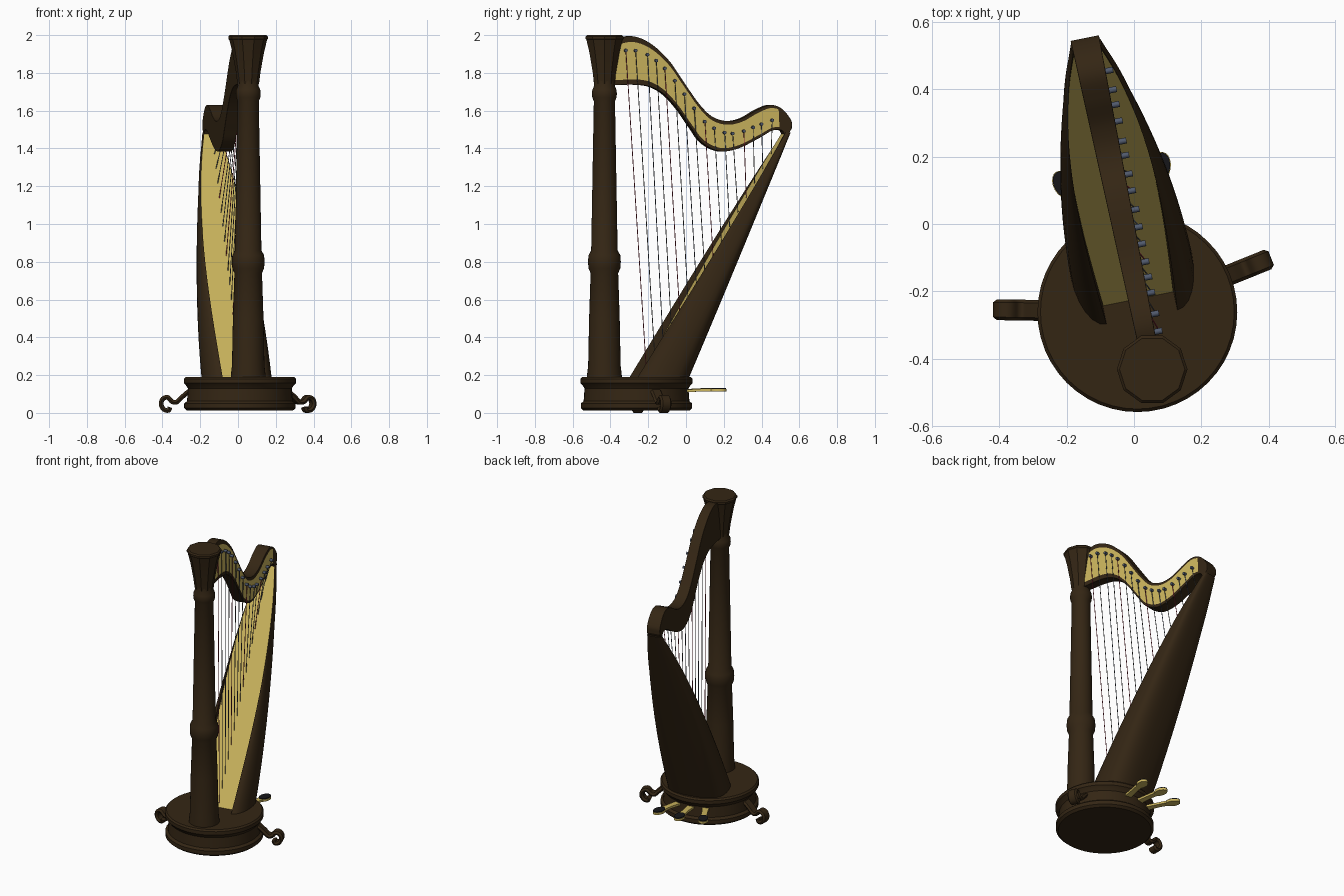
import bpy, bmesh
from math import sin, cos, pi, radians
from mathutils import Vector

cube = bpy.data.objects.get("Cube")
if cube:
    bpy.data.objects.remove(cube)


def material(name, r, g, b):
    m = bpy.data.materials.new(name)
    m.use_nodes = True
    m.diffuse_color = (r, g, b, 1)
    bsdf = next(n for n in m.node_tree.nodes if n.type == 'BSDF_PRINCIPLED')
    bsdf.inputs["Base Color"].default_value = (r, g, b, 1)
    return m


WOOD = material("dark wood", .034, .019, .007)
GOLD = material("pale gold", .60, .46, .11)
BLACK = material("black pad", .008, .008, .01)
STEEL = material("blue steel", .08, .10, .15)
GREY = material("grey string", .10, .10, .10)
RED = material("red string", .35, .03, .06)


def finish(bm, name, mat, angle=35):
    bmesh.ops.recalc_face_normals(bm, faces=bm.faces)
    me = bpy.data.meshes.new(name)
    bm.to_mesh(me)
    bm.free()
    me.materials.append(mat)
    ob = bpy.data.objects.new(name, me)
    bpy.context.collection.objects.link(ob)
    bpy.ops.object.select_all(action='DESELECT')
    ob.select_set(True)
    bpy.context.view_layer.objects.active = ob
    bpy.ops.object.shade_smooth_by_angle(angle=radians(angle))
    return ob


def loft(name, rings, mat, closed=True, caps=True, angle=35):
    """Skin a list of point rings."""
    bm = bmesh.new()
    rows = [[bm.verts.new(p) for p in ring] for ring in rings]
    n = len(rows[0])
    for a, b in zip(rows, rows[1:]):
        for i in range(n if closed else n - 1):
            j = (i + 1) % n
            bm.faces.new((a[i], a[j], b[j], b[i]))
    if caps:
        bm.faces.new(rows[0])
        bm.faces.new(rows[-1])
    return finish(bm, name, mat, angle)


def lathe(name, centre, profile, mat, sides=32, angle=35):
    rings = [[(centre[0] + r * cos(2 * pi * i / sides),
               centre[1] + r * sin(2 * pi * i / sides), z)
              for i in range(sides)] for r, z in profile]
    return loft(name, rings, mat, angle=angle)


def rod(name, a, b, r, mat, sides=6):
    a, b = Vector(a), Vector(b)
    q = (b - a).to_track_quat('Z', 'Y')
    rings = [[p + q @ Vector((r * cos(2 * pi * i / sides), r * sin(2 * pi * i / sides), 0))
              for i in range(sides)] for p in (a, b)]
    return loft(name, rings, mat, angle=70)


def harp(y, v, z):
    """Slanted harp plane: y along it, v across it."""
    return (.055 - .205 * (y + .43) + v, y + .2 * v, z)


def smooth_path(points, steps):
    """Catmull-Rom through tuples of any size."""
    p = [Vector(q) for q in points]
    p = [p[0] * 2 - p[1]] + p + [p[-1] * 2 - p[-2]]
    out = []
    for a, b, c, d in zip(p, p[1:], p[2:], p[3:]):
        for k in range(steps):
            t = k / steps
            out.append((b * 2 + (c - a) * t + (a * 2 - b * 5 + c * 4 - d) * t * t
                        + (b * 3 - a - c * 3 + d) * t ** 3) / 2)
    return out + [p[-2]]


# Round plinth
BASE = (.01, -.262)
lathe("base", BASE, [(.28, .012), (.295, .025), (.295, .05), (.28, .062), (.275, .13),
                     (.285, .145), (.297, .157), (.297, .18), (.288, .19)], WOOD, 48)

# Column with rings and a flared ten-sided capital
POST = (.054, -.432)
lathe("column", POST, [(.092, .18), (.092, .2), (.086, .25), (.081, .5), (.073, .74), (.084, .765),
                       (.087, .8), (.084, .835), (.07, .86), (.056, 1.65), (.064, 1.67),
                       (.066, 1.69), (.064, 1.71), (.055, 1.73), (.058, 1.78)], WOOD)
lathe("capital", POST, [(.057, 1.74), (.066, 1.81), (.084, 1.91), (.1, 1.975),
                        (.105, 1.98), (.105, 1.992), (.097, 2)], WOOD, 10, 20)


# Soundbox: rounded shell that tapers upward, open at the front
def front(t):
    return -.28 + .8 * t


def board_y(t):
    return front(t) + .06 * (1 - t)


def board_half(t):
    return .105 + .06 * t - .125 * t ** 3


def box_section(t):
    z, yf, yb = .185 + 1.3 * t, front(t), .005 + .545 * t
    g, w = board_half(t), .18 - .135 * t ** 1.8
    w = max(w, g + .002)
    ym = yf + .55 * (yb - yf)
    half = [(g, board_y(t)), (g, yf)]
    for k in range(1, 7):
        a = k / 6 * pi / 2
        half.append((g + (w - g) * sin(a), yf + (ym - yf) * (1 - cos(a))))
    for k in range(1, 8):
        a = k / 8 * pi / 2
        half.append((w * cos(a) ** .75, ym + (yb - ym) * sin(a) ** .75))
    ring = half + [(0, yb)] + [(-v, y) for v, y in reversed(half)]
    return [harp(y, v, z) for v, y in ring]


STEPS = [i / 20 for i in range(21)]
loft("soundbox", [box_section(t) for t in STEPS], WOOD)
loft("soundboard", [[harp(board_y(t) - .004, s * (board_half(t) - .001), .187 + 1.297 * t)
                     for s in (-1, 1)] for t in STEPS], GOLD, closed=False, caps=False)

# Neck: pairs of upper and lower outline points (y, z, y, z)
NECK = [(-.40, 1.965, -.40, 1.735), (-.30, 1.995, -.27, 1.737), (-.20, 1.96, -.19, 1.725),
        (-.10, 1.87, -.12, 1.685), (-.02, 1.755, -.05, 1.61), (.06, 1.64, .02, 1.51),
        (.13, 1.57, .08, 1.43), (.21, 1.545, .17, 1.385), (.29, 1.56, .27, 1.40),
        (.37, 1.605, .38, 1.455), (.44, 1.63, .45, 1.495), (.50, 1.61, .50, 1.495),
        (.548, 1.55, .515, 1.465), (.552, 1.505, .52, 1.455)]
pairs = smooth_path([Vector(p) for p in NECK], 6)


def neck_half(y):
    return .027 + .015 * (y + .4) / .95


def on_neck(p, f, lift):
    """Point a fraction f up the neck, lifted off its left side."""
    y, z = p[2] + (p[0] - p[2]) * f, p[3] + (p[1] - p[3]) * f
    return harp(y, neck_half(y) + lift, z)


rings = []
for ty, tz, by, bz in pairs:
    h, k = neck_half(ty), neck_half(by)
    rings.append([harp(ty, h, tz), harp(ty, -h, tz), harp(by, -k, bz), harp(by, k, bz)])
neck = loft("neck", rings, WOOD)
bevel = neck.modifiers.new("soft edges", 'BEVEL')
bevel.width, bevel.segments = .01, 2

# Gold plate on the left side of the neck
plate = [p for p in pairs if -.385 < p[0] < .49]
loft("neck_plate", [[on_neck(p, f, .003) for f in (.11, .5, .88)] for p in plate],
     GOLD, closed=False, caps=False)

# Strings and tuning pins
COUNT = 16
for i in range(COUNT):
    s = i / (COUNT - 1)
    want = -.32 + .765 * s
    f = .72 - .06 * min(1, s * 3) - .26 * max(0, s - .6) / .4
    p = min(pairs, key=lambda q: abs(q[2] + (q[0] - q[2]) * f - want))
    top = on_neck(p, f, .014)
    y = -.205 + .66 * s
    t = (y + .22) / .74
    foot = harp(board_y(t) - .004, 0, .187 + 1.297 * t)
    mat = RED if i % 4 == 0 else STEEL if i % 4 == 2 else GREY
    rod("string_%d" % (i + 1), top, foot, .0022, mat, 5)
    rod("tuning_pin_%d" % (i + 1), on_neck(p, f, -.01), on_neck(p, f, .022), .009, STEEL, 8)


def spoke(angle, r, side, z):
    """Point at radius r from the plinth centre, shifted sideways."""
    a = radians(angle)
    return (BASE[0] + r * cos(a) - side * sin(a), BASE[1] + r * sin(a) + side * cos(a), z)


# Scrolled feet
SCROLL = smooth_path([(.27, .115), (.305, .085), (.335, .057), (.36, .06), (.382, .082),
                      (.408, .074), (.417, .045), (.402, .018), (.378, .013), (.37, .03)], 4)
for name, angle in (("right_foot", 179), ("left_foot", 22)):
    rings = []
    for i, p in enumerate(SCROLL):
        d = (SCROLL[min(i + 1, len(SCROLL) - 1)] - SCROLL[max(i - 1, 0)]).normalized()
        n = Vector((-d.y, d.x)) * .012
        a, b = p + n, p - n
        rings.append([spoke(angle, q.x, w, q.y)
                      for q, w in ((a, -.022), (a, .022), (p, .031), (b, .022), (b, -.022), (p, -.031))])
    loft(name, rings, WOOD)


# Pedals with black pads
def pad(name, angle, r, z0, z1, length, width, mat):
    rings = [[spoke(angle, r + length * cos(k * pi / 10), width * sin(k * pi / 10), z)
              for k in range(20)] for z in (z0, z1)]
    loft(name, rings, mat)


for name, angle in (("right_pedal", 120), ("middle_pedal", 100.5), ("left_pedal", 81)):
    rings = [[spoke(angle, r, w, z + h) for w, h in ((-s, 0), (s, 0), (s, .014), (-s, .014))]
             for r, s, z in ((.25, .022, .108), (.35, .017, .114), (.43, .02, .114))]
    loft(name + "_arm", rings, GOLD)
    pad(name + "_plate", angle, .437, .112, .126, .045, .031, GOLD)
    pad(name + "_pad", angle, .437, .126, .132, .043, .029, BLACK)
